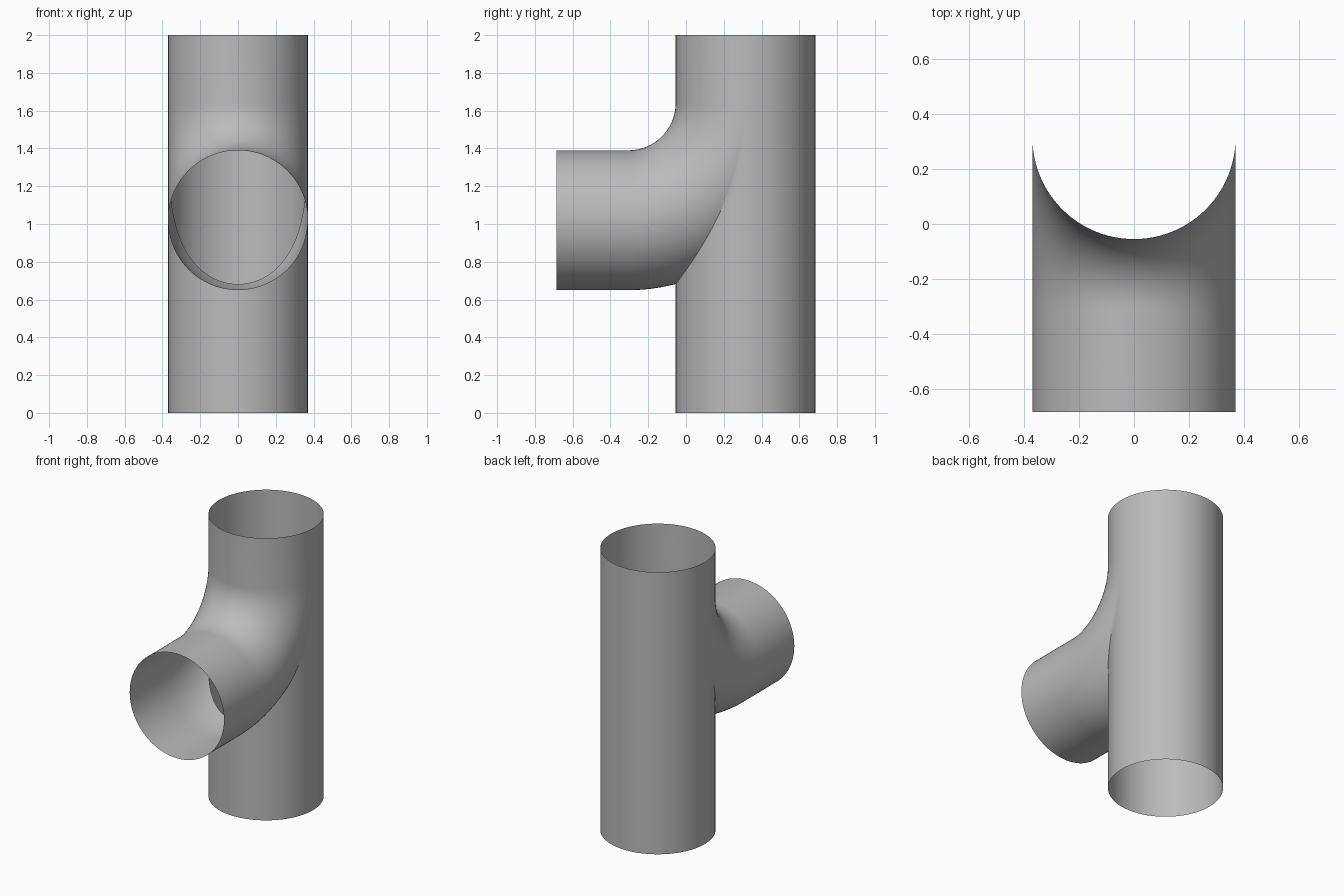
import bpy, bmesh, math
from math import sin, cos, acos, sqrt, pi

if "Cube" in bpy.data.objects:
    bpy.data.objects.remove(bpy.data.objects["Cube"], do_unlink=True)

R = 0.37                # pipe radius
AXIS_Y = 0.315          # axis of the upright pipe
BEND = 0.62             # centreline radius of the swept branch
MOUTH_Y = -0.685        # open end of the branch
HEIGHT = 2.0
BEND_Y, BEND_Z = AXIS_Y - BEND, 1.64   # centre of the bend
SEG = 96
ANGLES = [2 * pi * i / SEG for i in range(SEG)]

grey = bpy.data.materials.new("pipe grey")
grey.use_nodes = True
colour = (0.5, 0.5, 0.5, 1)
grey.diffuse_color = colour
grey.node_tree.nodes["Principled BSDF"].inputs["Base Color"].default_value = colour

bm = bmesh.new()


def skin(rings):
    """Join successive closed rings of points with quads."""
    rows = [[bm.verts.new(p) for p in ring] for ring in rings]
    for low, high in zip(rows, rows[1:]):
        for i in range(SEG):
            j = (i + 1) % SEG
            bm.faces.new((low[i], low[j], high[j], high[i]))


def upright(a, z):
    return (R * sin(a), AXIS_Y - R * cos(a), z)


def seam_height(a):
    """Height where the upright pipe meets the branch."""
    return BEND_Z - sqrt(4 * BEND * max(R * cos(a), 0))


def bend_point(a, t):
    """Point on the bend, from the straight branch (t=0) to the seam (t=1)."""
    d = R * cos(a)
    end = acos(min((BEND - d) / (BEND + d), 1)) if d > 0 else 0
    phi = pi / 2 + (end - pi / 2) * t
    r = BEND + d
    return (R * sin(a), BEND_Y + r * cos(phi), BEND_Z - r * sin(phi))


# Upright pipe below the seam, then its full upper end
skin([[upright(a, seam_height(a) * k / 12) for a in ANGLES] for k in range(13)])
skin([[upright(a, z) for a in ANGLES] for z in (BEND_Z, HEIGHT)])

# Straight branch and the swept bend running into the upright pipe
straight = [[(R * sin(a), y, BEND_Z - BEND - R * cos(a)) for a in ANGLES]
            for y in (MOUTH_Y, BEND_Y)]
bend = [[bend_point(a, k / 32) for a in ANGLES] for k in range(1, 33)]
skin(straight + bend)

bmesh.ops.remove_doubles(bm, verts=bm.verts, dist=0.0005)
bmesh.ops.recalc_face_normals(bm, faces=bm.faces)

# Make sure the walls face outward
bm.faces.ensure_lookup_table()
back = max(bm.faces, key=lambda f: f.calc_center_median().y)
if back.normal.y < 0:
    bmesh.ops.reverse_faces(bm, faces=bm.faces)

mesh = bpy.data.meshes.new("swept_pipe_tee")
bm.to_mesh(mesh)
bm.free()
mesh.materials.append(grey)
tee = bpy.data.objects.new("swept_pipe_tee", mesh)
bpy.context.collection.objects.link(tee)

bpy.ops.object.select_all(action="DESELECT")
tee.select_set(True)
bpy.context.view_layer.objects.active = tee
bpy.ops.object.shade_smooth_by_angle(angle=math.radians(30))
